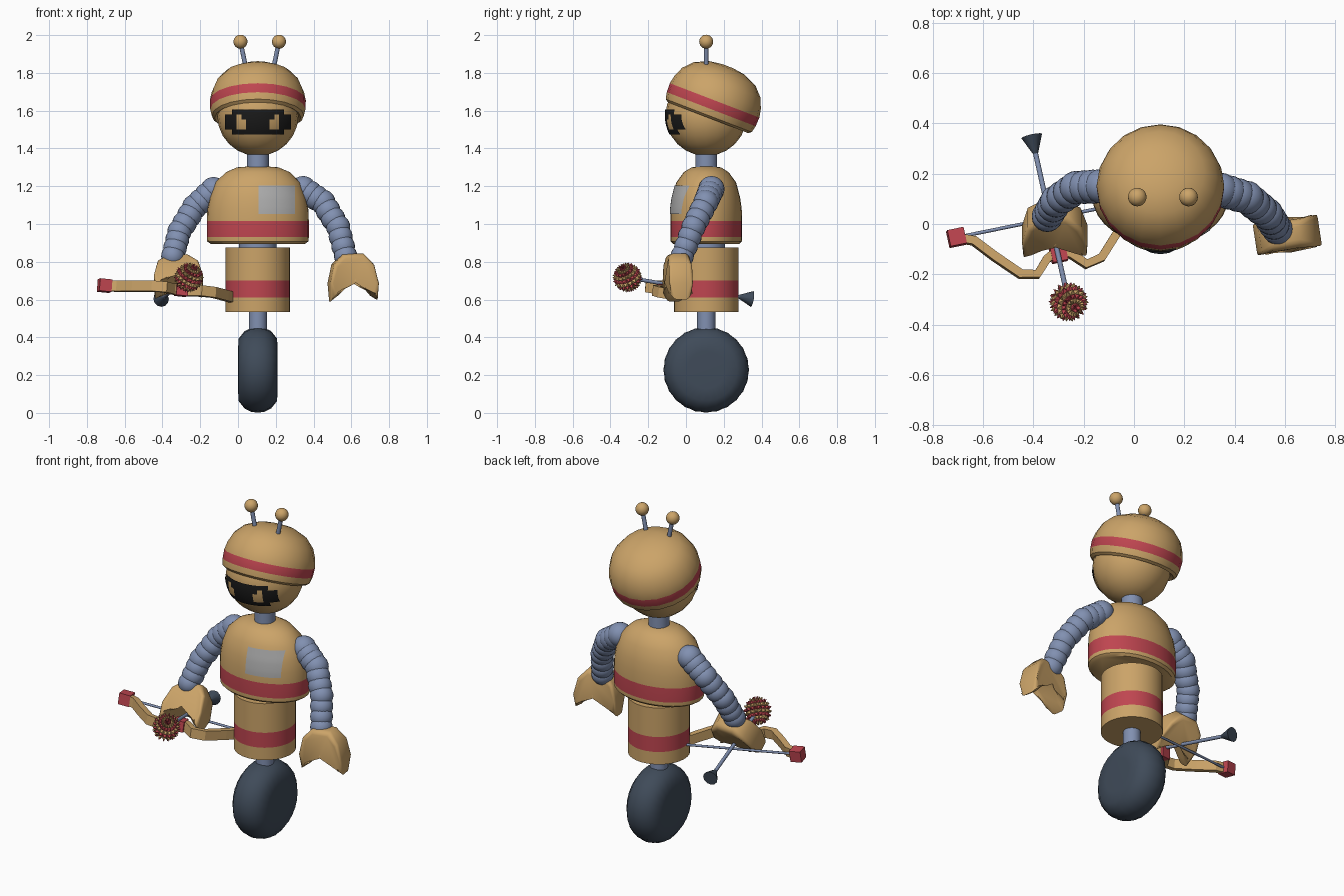
import bpy, bmesh, math
from mathutils import Vector, Matrix

if "Cube" in bpy.data.objects:
    bpy.data.objects.remove(bpy.data.objects["Cube"], do_unlink=True)


def material(name, *rgb):
    m = bpy.data.materials.new(name)
    m.use_nodes = True
    m.diffuse_color = (*rgb, 1)
    m.node_tree.nodes["Principled BSDF"].inputs["Base Color"].default_value = (*rgb, 1)
    return m


TAN = material("tan", .60, .37, .14)
RED = material("red", .52, .06, .08)
BLUE = material("blue grey", .22, .28, .44)
DARK = material("dark slate", .05, .07, .10)
BLACK = material("black", .01, .01, .01)
GREY = material("light grey", .42, .42, .42)

AX, AY = .105, .107  # body axis


def finish(name, bm, mats, angle=40, matrix=None):
    bmesh.ops.recalc_face_normals(bm, faces=bm.faces)
    mesh = bpy.data.meshes.new(name)
    bm.to_mesh(mesh)
    bm.free()
    for m in mats:
        mesh.materials.append(m)
    ob = bpy.data.objects.new(name, mesh)
    bpy.context.collection.objects.link(ob)
    if matrix:
        ob.matrix_world = matrix
    if angle:
        bpy.ops.object.select_all(action='DESELECT')
        ob.select_set(True)
        bpy.context.view_layer.objects.active = ob
        bpy.ops.object.shade_smooth_by_angle(angle=math.radians(angle))
    return ob


def lathe(name, profile, mats, matrix, segs=32, flat=1, ripple=0):
    """Revolve (radius, z) points; a third value marks a striped band above."""
    bm = bmesh.new()
    rings = []
    for r, z, *_ in profile:
        ring = []
        for i in range(segs):
            t = 2 * math.pi * i / segs
            k = r * (1 - ripple * (i % 2))
            ring.append(bm.verts.new((k * math.cos(t), flat * k * math.sin(t), z)))
        rings.append(ring)
    for j in range(len(rings) - 1):
        lo, hi = rings[j], rings[j + 1]
        for i in range(segs):
            n = (i + 1) % segs
            f = bm.faces.new((lo[i], lo[n], hi[n], hi[i]))
            f.material_index = len(profile[j]) > 2
    bm.faces.new(rings[0])
    bm.faces.new(rings[-1])
    return finish(name, bm, mats, 40, matrix)


def beads(name, centres, radii, mat):
    bm = bmesh.new()
    for c, r in zip(centres, radii):
        bmesh.ops.create_uvsphere(bm, u_segments=20, v_segments=12, radius=r,
                                  matrix=Matrix.Translation(c))
    return finish(name, bm, [mat])


def rod(name, a, b, r1, r2, mat):
    a, b = Vector(a), Vector(b)
    bm = bmesh.new()
    bmesh.ops.create_cone(bm, cap_ends=True, segments=12, radius1=r1, radius2=r2,
                          depth=(b - a).length)
    turn = (b - a).to_track_quat('Z', 'Y').to_matrix().to_4x4()
    return finish(name, bm, [mat], 40, Matrix.Translation((a + b) / 2) @ turn)


def patch(name, x0, x1, nx, z0, z1, nz, depth, paint, mats):
    """Thin plate facing the front, laid on the surface y = depth(x, z)."""
    bm = bmesh.new()
    verts = {}

    def vert(i, j):
        if (i, j) not in verts:
            x, z = x0 + (x1 - x0) * i / nx, z0 + (z1 - z0) * j / nz
            verts[i, j] = bm.verts.new((x, depth(x, z), z))
        return verts[i, j]
    for i in range(nx):
        for j in range(nz):
            k = paint(x0 + (x1 - x0) * (i + .5) / nx, z0 + (z1 - z0) * (j + .5) / nz)
            if k is not None:
                f = bm.faces.new((vert(i, j), vert(i + 1, j), vert(i + 1, j + 1), vert(i, j + 1)))
                f.material_index = k
    return finish(name, bm, mats)


axis = Matrix.Translation((AX, AY, 0))

# Wheel and lower body
tyre = [(.10, .105), (.165, .102), (.205, .07), (.222, .035)]
tyre = [(r, -x) for r, x in tyre] + [(.227, 0)] + [(r, x) for r, x in reversed(tyre)]
lathe("wheel", tyre, [DARK], Matrix.Translation((AX, AY, .228)) @ Matrix.Rotation(math.pi / 2, 4, 'Y'),
      segs=48, ripple=.015)
lathe("wheel_post", [(.048, .40), (.048, .56)], [BLUE], axis)
lathe("lower_body", [(.17, .535), (.17, .61, 1), (.17, .70), (.17, .875)], [TAN, RED], axis)
lathe("waist", [(.10, .86), (.10, .91)], [BLUE], axis)

# Torso with its chest plate
torso = [(.25, .895), (.268, .908), (.27, .93, 1), (.27, 1.015), (.267, 1.08), (.255, 1.14),
         (.225, 1.22), (.168, 1.275), (.11, 1.30), (.04, 1.305)]
lathe("torso", torso, [TAN, RED], axis, flat=.704)


def chest_depth(x, z):
    for p, q in zip(torso, torso[1:]):
        if p[1] <= z <= q[1]:
            r = p[0] + (q[0] - p[0]) * (z - p[1]) / (q[1] - p[1])
            return AY - .704 * math.sqrt(r * r - (x - AX) ** 2) - .004


patch("chest_plate", .108, .303, 10, 1.053, 1.205, 8, chest_depth, lambda x, z: 0, [GREY])

# Neck and head
lathe("neck", [(.058, 1.28), (.058, 1.42)], [BLUE], axis)
HEAD = Vector((AX, AY, 1.575))
beads("head", [HEAD], [.215], TAN).data.update()


def visor_paint(x, z):
    d = abs(x - AX)
    if .064 < d < .112 and 1.505 < z < 1.58 and not (z > 1.555 and d < .085):
        return 1
    if d < .14 or 1.495 < z < 1.585:
        return 0


patch("visor", AX - .175, AX + .175, 28, 1.475, 1.605, 10,
      lambda x, z: AY - math.sqrt(.219 ** 2 - (x - AX) ** 2 - (z - HEAD.z) ** 2),
      visor_paint, [BLACK, TAN])

# Tilted cap
lathe("cap", [(.20, .012), (.228, -.008), (.244, .004), (.252, .04, 1), (.254, .09), (.245, .135),
              (.222, .19), (.175, .24), (.10, .274), (.03, .284)], [TAN, RED],
      Matrix.Translation(HEAD) @ Matrix.Rotation(math.radians(-21), 4, 'X')
      @ Matrix.Translation((0, .013, 0)), segs=20)

# Antennae
for side, s in (("left", 1), ("right", -1)):
    tip = (AX + .102 * s + .01, AY, 1.965)
    rod(side + "_antenna", (AX + .072 * s + .01, AY, 1.82), tip, .012, .012, BLUE)
    beads(side + "_antenna_ball", [tip], [.037], TAN)


# Beaded arms
def arm(name, path, count=10):
    pts = [Vector(p) for p in path]
    centres = []
    for i in range(count):
        t = i / (count - 1) * (len(pts) - 1)
        k = min(int(t), len(pts) - 2)
        centres.append(pts[k].lerp(pts[k + 1], t - k))
    beads(name, centres, [.069 - .008 * i / count for i in range(count)], BLUE)


arm("left_arm", [(.345, .135, 1.185), (.45, .105, 1.115), (.53, .04, .985), (.57, -.02, .83)])
arm("right_arm", [(-.13, .15, 1.18), (-.23, .145, 1.09), (-.31, .09, .96), (-.345, .03, .83)])

# Two-pronged hands: outline x, z and half depth
CLAW = [(-.05, .015, .05), (.06, .02, .05), (.115, -.04, .07), (.14, -.14, .075), (.137, -.225, .05),
        (.105, -.205, .05), (.065, -.15, .07), (.015, -.105, .075), (-.03, -.14, .07),
        (-.07, -.20, .05), (-.115, -.235, .05), (-.12, -.14, .075), (-.10, -.04, .07)]


def hand(name, matrix):
    bm = bmesh.new()
    front = [bm.verts.new((x, -d, z)) for x, z, d in CLAW]
    back = [bm.verts.new((x, d, z)) for x, z, d in CLAW]
    bm.faces.new(front)
    bm.faces.new(back)
    for i in range(len(CLAW)):
        bm.faces.new((front[i - 1], front[i], back[i], back[i - 1]))
    caps = [e for e in bm.edges if (e.verts[0].co.y > 0) == (e.verts[1].co.y > 0)]
    bmesh.ops.bevel(bm, geom=caps, offset=.024, segments=3, profile=.5, affect='EDGES')
    finish(name, bm, [TAN], 50, matrix)


hand("left_hand", Matrix.Translation((.60, -.045, .825)) @ Matrix.Rotation(.15, 4, 'Z'))
hand("right_hand", Matrix.Translation((-.325, .05, .80)) @ Matrix.Rotation(math.radians(-42), 4, 'X'))

# Bow: local x runs along the string, local y points forward
along = Vector((.98, .2, -.1)).normalized()
out = Vector((.2, -.98, .1))
out = (out - along * out.dot(along)).normalized()
frame = Matrix((along, out, along.cross(out))).transposed().to_4x4()
bow = Matrix.Translation((-.30, -.12, .65)) @ frame
LIMB = [(.02, -.005), (.05, .01), (.10, .062), (.165, .048), (.25, -.04), (.32, -.12), (.385, -.145)]


def block(name, x, y, size):
    bm = bmesh.new()
    bmesh.ops.create_cube(bm, size=size)
    finish(name, bm, [RED], None, bow @ Matrix.Translation((x, y, 0)))


for side, s in (("left", 1), ("right", -1)):
    bm = bmesh.new()
    pts = [Vector((x * s, y)) for x, y in LIMB]
    rings = []
    for i, p in enumerate(pts):
        t = (pts[min(i + 1, len(pts) - 1)] - pts[max(i - 1, 0)]).normalized()
        n = Vector((-t.y, t.x)) * .017
        rings.append([bm.verts.new((p.x + a * n.x, p.y + a * n.y, h))
                      for a, h in ((-1, -.028), (1, -.028), (1, .028), (-1, .028))])
    for lo, hi in zip(rings, rings[1:]):
        for k in range(4):
            bm.faces.new((lo[k - 1], lo[k], hi[k], hi[k - 1]))
    bm.faces.new(rings[0])
    bm.faces.new(rings[-1])
    finish(side + "_bow_limb", bm, [TAN], None, bow)
    block(side + "_bow_tip", .385 * s, -.147, .066)
block("bow_grip", 0, 0, .062)
rod("bow_string", bow @ Vector((-.385, -.147, 0)), bow @ Vector((.385, -.147, 0)), .007, .007, BLUE)

# Arrow with a spiky striped ball
head, tail = Vector((-.26, -.31, .717)), Vector((-.407, .35, .603))
rod("arrow_shaft", head, tail, .010, .010, BLUE)
rod("arrow_tail", tail.lerp(head, .12), tail, .006, .042, DARK)
bm = bmesh.new()
bmesh.ops.create_uvsphere(bm, u_segments=16, v_segments=10, radius=.06)
for f in bm.faces:
    row = int(math.acos(f.calc_center_median().normalized().z) / math.pi * 10)
    f.material_index = row % 2
bmesh.ops.poke(bm, faces=bm.faces[:], offset=.022)
finish("spiky_ball", bm, [RED, TAN], None,
       Matrix.Translation(head) @ Matrix.Rotation(.5, 4, 'Y') @ Matrix.Rotation(.4, 4, 'X'))
